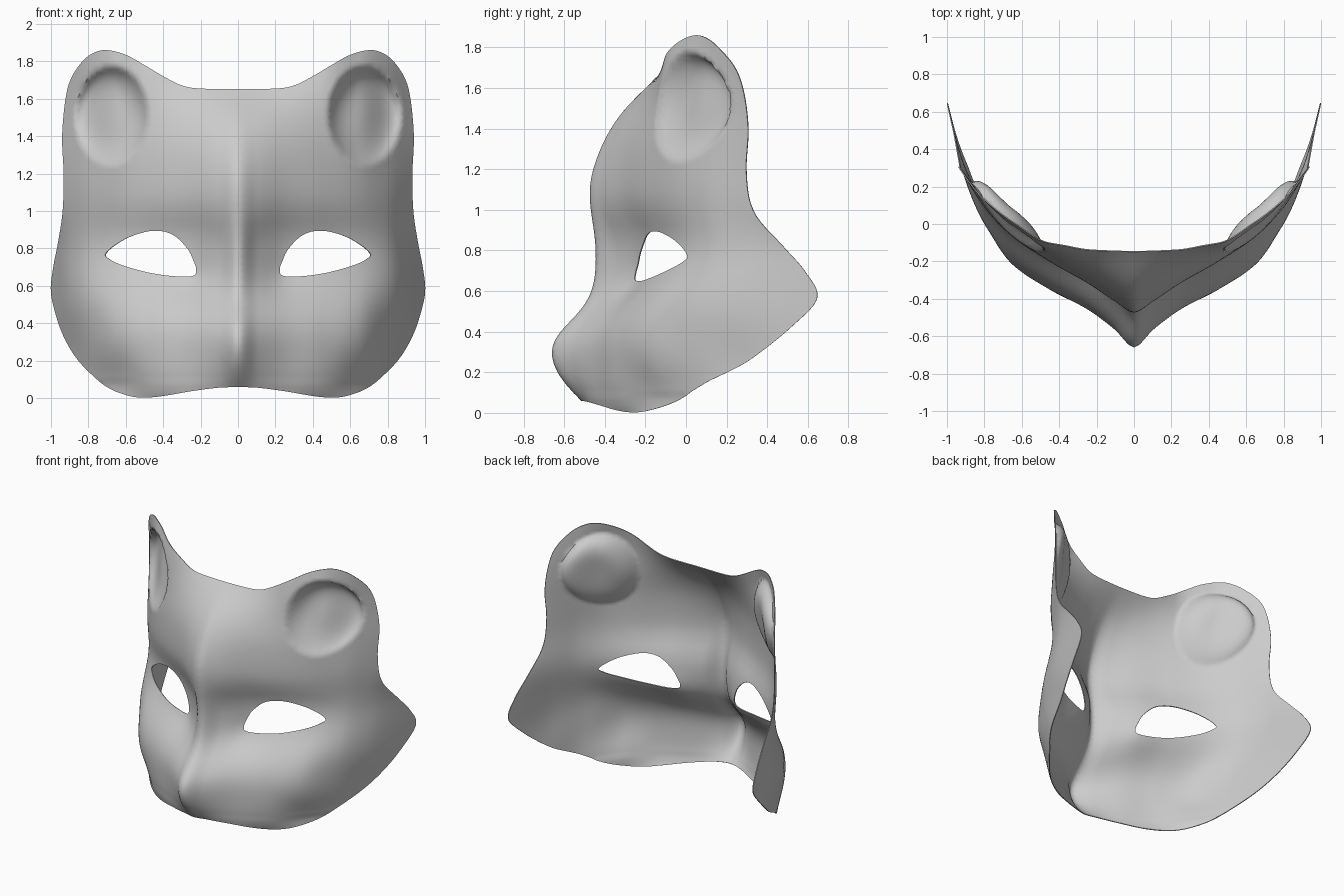
import bpy, math
from mathutils import Vector, kdtree
from mathutils.geometry import delaunay_2d_cdt, interpolate_bezier

if "Cube" in bpy.data.objects:
    bpy.data.objects.remove(bpy.data.objects["Cube"])

# Depth of the face: each row is a cross-section at height z, columns are distances from the middle
XS = [0, .1, .25, .45, .65, .8, .9, 1.0]
ROWS = {
    0.00: [-.46, -.45, -.40, -.29, -.11, .10, .29, .50],
    0.06: [-.51, -.49, -.43, -.32, -.10, .12, .34, .57],
    0.20: [-.64, -.555, -.45, -.345, -.18, .07, .36, .66],
    0.34: [-.67, -.57, -.455, -.35, -.22, .02, .30, .68],
    0.50: [-.51, -.45, -.375, -.29, -.18, .00, .23, .66],
    0.65: [-.445, -.35, -.225, -.17, -.08, .055, .25, .65],
    0.80: [-.44, -.34, -.23, -.13, -.02, .11, .295, .63],
    0.89: [-.448, -.355, -.24, -.135, -.02, .115, .29, .57],
    0.98: [-.465, -.40, -.29, -.18, -.05, .10, .265, .45],
    1.10: [-.475, -.415, -.315, -.20, -.065, .09, .25, .43],
    1.30: [-.42, -.38, -.30, -.19, -.06, .11, .25, .40],
    1.50: [-.30, -.28, -.23, -.15, -.05, .12, .26, .38],
    1.65: [-.14, -.14, -.14, -.125, -.035, .13, .255, .36],
    1.86: [.01, .01, -.02, -.075, .015, .13, .22, .30],
}
ZS = list(ROWS)


def curve(xs, ys, x, flat_start=False):
    """Smooth interpolation without overshoot."""
    n = len(xs)
    x = min(max(x, xs[0]), xs[-1])
    s = [(ys[i + 1] - ys[i]) / (xs[i + 1] - xs[i]) for i in range(n - 1)]

    def slope(i):
        if i == 0:
            return s[0] * (.15 if flat_start else 1)
        if i == n - 1:
            return s[-1]
        a, b = s[i - 1], s[i]
        return 0 if a * b <= 0 else 2 * a * b / (a + b)
    i = max(k for k in range(n - 1) if xs[k] <= x)
    h = xs[i + 1] - xs[i]
    t = (x - xs[i]) / h
    return ((2*t**3 - 3*t*t + 1) * ys[i] + (t**3 - 2*t*t + t) * h * slope(i)
            + (3*t*t - 2*t**3) * ys[i + 1] + (t**3 - t*t) * h * slope(i + 1))


def depth(x, z):
    col = [curve(XS, r, x, True) for r in ROWS.values()]
    w = min(.05, max(0, z), max(0, 1.86 - z))   # soften kinks between rows
    y = sum(curve(ZS, col, z + w * k) * (3 - abs(k)) for k in (-2, -1, 0, 1, 2) if 1) / 9 \
        if w >= .05 and .1 < z < 1.76 else \
        (curve(ZS, col, z - w) + 2 * curve(ZS, col, z) + curve(ZS, col, z + w)) / 4
    # hollow of the ear, pushed backwards
    d = math.hypot((x - .675) / .195, (z - 1.51) / .265)
    if d < 1:
        t = 1 - d * d
        y += .105 * t * (2 - t) * (1 + .35 * (z - 1.51) / .265)
    return y


def spline(pts, closed, n=6):
    """Dense smooth line through the points."""
    p = [Vector(q) for q in pts]
    m = len(p)
    out = []
    for i in range(m if closed else m - 1):
        g = (lambda k: p[k % m]) if closed else (lambda k: p[min(max(k, 0), m - 1)])
        a, b = g(i), g(i + 1)
        out += [v.to_2d() for v in interpolate_bezier(
            a.to_3d(), (a + (b - g(i - 1)) / 6).to_3d(),
            (b - (g(i + 2) - a) / 6).to_3d(), b.to_3d(), n + 1)[:-1]]
    return out if closed else out + [p[-1]]


def inside(p, poly):
    hit = False
    for a, b in zip(poly, poly[1:] + poly[:1]):
        if (a.y > p.y) != (b.y > p.y) and p.x < (b.x - a.x) * (p.y - a.y) / (b.y - a.y) + a.x:
            hit = not hit
    return hit


# Half outline and eye opening, as seen from the front
outline = spline([(0, .06), (.1, .057), (.25, .037), (.4, .012), (.51, .003), (.6, .017), (.7, .06),
                  (.8, .145), (.87, .225), (.93, .33), (.97, .44), (.998, .57), (.985, .7),
                  (.96, .83), (.935, 1), (.93, 1.2), (.938, 1.4), (.92, 1.6), (.89, 1.71),
                  (.83, 1.8), (.77, 1.845), (.7, 1.86), (.6, 1.835), (.5, 1.78), (.4, 1.72),
                  (.3, 1.67), (.2, 1.653), (0, 1.65)], False)
outline += [Vector((0, 1.65 - 1.59 * i / 80)) for i in range(1, 80)]
eye = spline([(.707, .77), (.66, .815), (.57, .865), (.45, .895), (.35, .875), (.27, .80),
              (.235, .73), (.222, .685), (.24, .652), (.34, .65), (.48, .67), (.62, .71),
              (.69, .745)], True, 5)

# Fill the half face with a fine even mesh
rim = outline + eye
edges = []
for start, count in ((0, len(outline)), (len(outline), len(eye))):
    edges += [(start + i, start + (i + 1) % count) for i in range(count)]
tree = kdtree.KDTree(len(rim))
for i, p in enumerate(rim):
    tree.insert(p.to_3d(), i)
tree.balance()
STEP = .02
pts = list(rim)
for j in range(95):
    for i in range(52):
        q = Vector(((i + .5 * (j % 2)) * STEP, j * STEP))
        if tree.find(q.to_3d())[2] > .012 and inside(q, outline) and not inside(q, eye):
            pts.append(q)
v2, _, tris, *_ = delaunay_2d_cdt(pts, edges, [], 0, 1e-6)
faces = []
for t in tris:
    c = sum((v2[i] for i in t), Vector((0, 0))) / len(t)
    if inside(c, outline) and not inside(c, eye):
        faces.append(list(t))

# Mask shell: bend to depth, mirror, thicken
mesh = bpy.data.meshes.new("animal_mask")
mesh.from_pydata([(v.x, depth(v.x, v.y), v.y) for v in v2], [], faces)
mask = bpy.data.objects.new("animal_mask", mesh)
bpy.context.collection.objects.link(mask)
mirror = mask.modifiers.new("mirror", 'MIRROR')
mirror.merge_threshold = .001
shell = mask.modifiers.new("shell", 'SOLIDIFY')
shell.thickness = .006
shell.offset = 0
bpy.context.view_layer.objects.active = mask
mask.select_set(True)
for name in ("mirror", "shell"):
    bpy.ops.object.modifier_apply(modifier=name)
bpy.ops.object.shade_smooth_by_angle(angle=math.radians(60))
